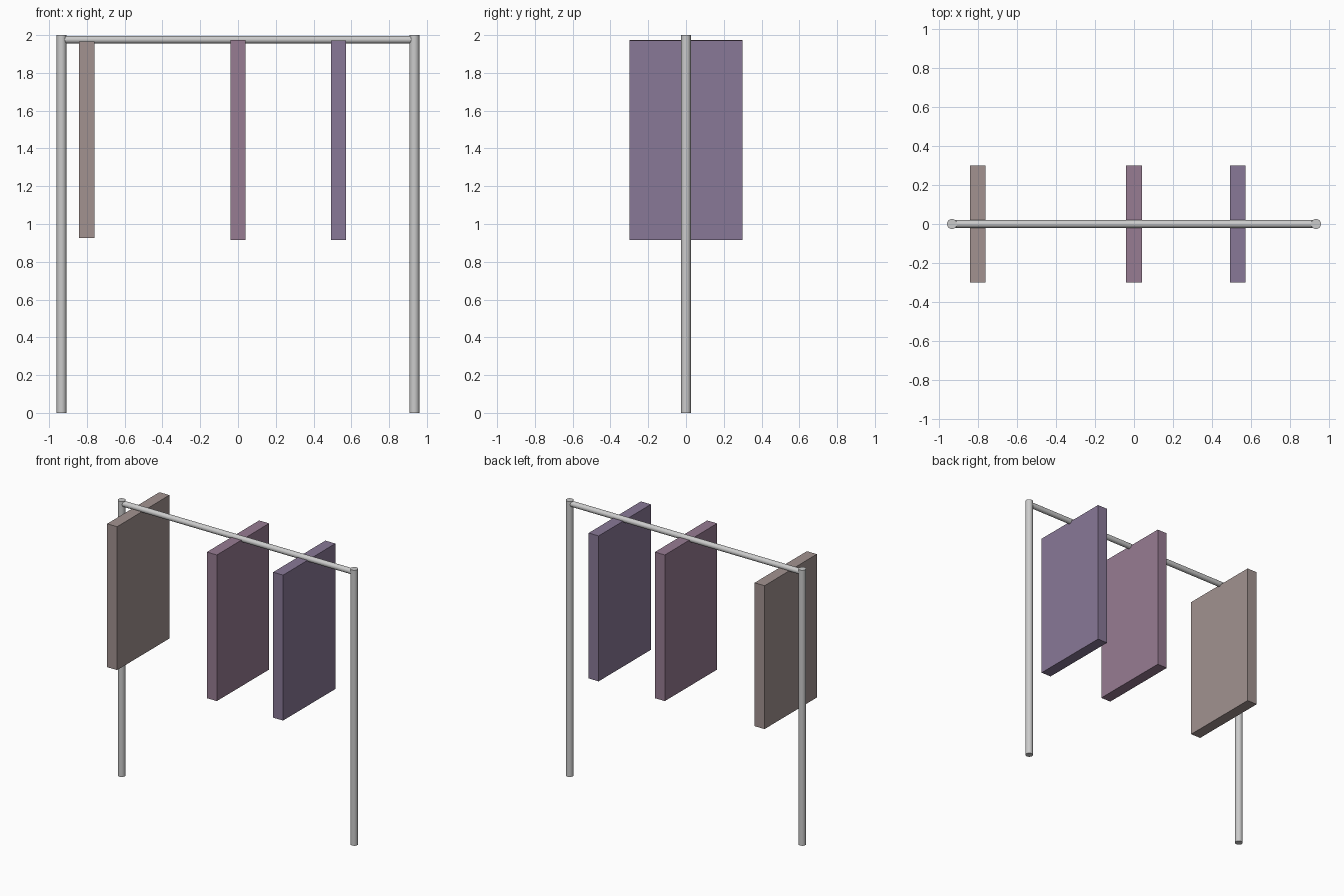
import bpy
from math import pi, radians

if "Cube" in bpy.data.objects:
    bpy.data.objects.remove(bpy.data.objects["Cube"])


def tube(name, radius, length, loc, rot=(0, 0, 0)):
    bpy.ops.mesh.primitive_cylinder_add(vertices=24, radius=radius, depth=length,
                                        location=loc, rotation=rot)
    ob = bpy.context.object
    ob.name = name
    bpy.ops.object.shade_smooth_by_angle(angle=radians(35))
    return ob


def garment(name, x, bottom, top, color):
    bpy.ops.mesh.primitive_cube_add(size=1, location=(x, 0, (bottom + top) / 2))
    ob = bpy.context.object
    ob.name = name
    ob.scale = (0.08, 0.6, top - bottom)
    bpy.ops.object.transform_apply(location=False, rotation=False, scale=True)
    mat = bpy.data.materials.new(name + "_cloth")
    mat.diffuse_color = (*color, 1)
    mat.use_nodes = True
    mat.node_tree.nodes["Principled BSDF"].inputs["Base Color"].default_value = mat.diffuse_color
    ob.data.materials.append(mat)


# Upright posts
for side, x in (("left", -0.934), ("right", 0.934)):
    tube(side + "_post", 0.026, 2.0, (x, 0, 1.0))

# Hanging rail between the posts
tube("hanging_rail", 0.02, 1.868, (0, 0, 1.976), (0, pi / 2, 0))

# Garments hung on the rail
garment("brown_garment", -0.801, 0.925, 1.966, (0.36, 0.29, 0.28))
garment("plum_garment", 0.0, 0.914, 1.975, (0.31, 0.20, 0.29))
garment("violet_garment", 0.532, 0.915, 1.971, (0.25, 0.19, 0.31))
